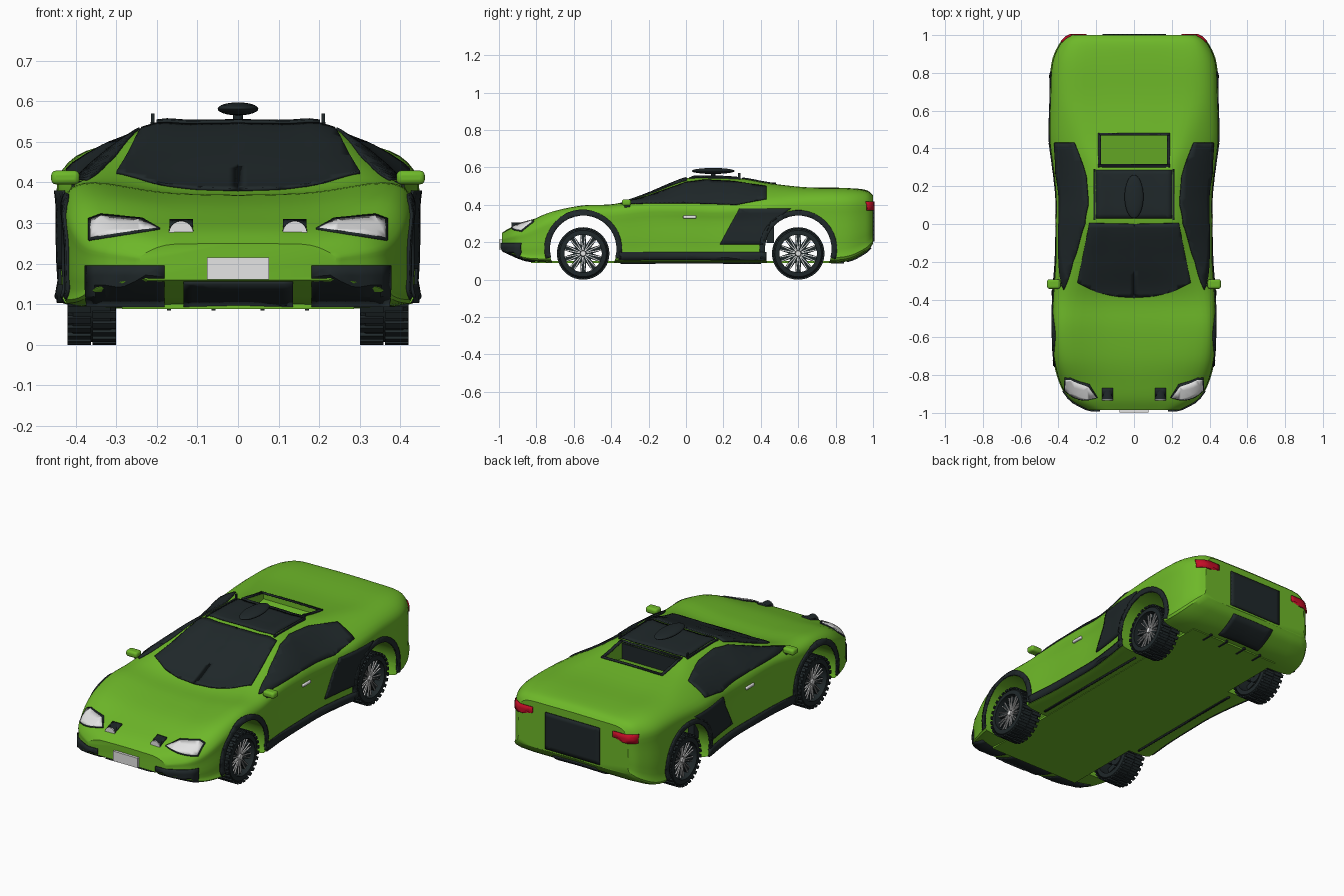
import bpy, bmesh, math
from mathutils import Matrix, Vector
from mathutils.bvhtree import BVHTree

cube = bpy.data.objects.get("Cube")
if cube:
    bpy.data.objects.remove(cube, do_unlink=True)


def material(name, color, rough=0.5):
    m = bpy.data.materials.new(name)
    m.use_nodes = True
    m.diffuse_color = (*color, 1)
    bsdf = m.node_tree.nodes["Principled BSDF"]
    bsdf.inputs["Base Color"].default_value = (*color, 1)
    bsdf.inputs["Roughness"].default_value = rough
    return m


GREEN = material("green paint", (0.155, 0.48, 0.022))
DARK = material("dark trim", (0.014, 0.021, 0.023))
LIGHT = material("pale grey", (0.78, 0.78, 0.78))
RED = material("red lens", (0.55, 0.004, 0.02))


def finish(bm, name, mats, mirror=False):
    me = bpy.data.meshes.new(name)
    bm.to_mesh(me)
    bm.free()
    for m in mats:
        me.materials.append(m)
    ob = bpy.data.objects.new(name, me)
    bpy.context.collection.objects.link(ob)
    if mirror:
        ob.modifiers.new("Mirror", "MIRROR")
    return ob


def spline(pts, n):
    """Smooth curve passing through all points."""
    p = [pts[0], *pts, pts[-1]]
    out = []
    for a, b, c, d in zip(p, p[1:], p[2:], p[3:]):
        for i in range(n):
            t = i / n
            out.append([0.5 * (2 * q + (r - o) * t + (2 * o - 5 * q + 4 * r - s) * t * t
                               + (3 * q - o - 3 * r + s) * t ** 3)
                        for o, q, r, s in zip(a, b, c, d)])
    return out + [list(pts[-1])]


# Body stations: y, half width, floor z, shoulder z, top half width, top edge z, top centre z
stations = [
    (-.985, .24, .16, .22, .18, .245, .25), (-.93, .335, .135, .24, .27, .273, .282),
    (-.85, .385, .105, .265, .32, .303, .31), (-.72, .42, .095, .325, .35, .362, .345),
    (-.55, .43, .095, .365, .36, .397, .367), (-.38, .425, .095, .375, .34, .405, .38),
    (-.2, .41, .095, .4, .285, .455, .46), (0, .405, .095, .405, .235, .53, .54),
    (.15, .405, .095, .4, .225, .538, .547), (.3, .42, .095, .405, .24, .528, .54),
    (.45, .44, .095, .42, .29, .505, .515), (.65, .44, .095, .43, .34, .488, .493),
    (.85, .43, .1, .43, .34, .485, .49), (.96, .385, .15, .42, .32, .47, .48),
    (1, .34, .195, .4, .29, .445, .452)]


def section(w, zb, zs, wt, zt, zc):
    h = zs - zb
    half = spline([(0, zb), (w * .92, zb), (w, zb + h * .2), (w, zb + h * .7), (w * .985, zs),
                   (wt, zt), (wt * .5, zt + (zc - zt) * .8), (0, zc)], 4)
    return half + [(-x, z) for x, z in half[-2:0:-1]]


bm = bmesh.new()
rings = [[bm.verts.new((x, y, z)) for x, z in section(*s)] for y, *s in spline(stations, 5)]
for a, b in zip(rings, rings[1:]):
    for i in range(len(a)):
        j = (i + 1) % len(a)
        bm.faces.new((a[i], a[j], b[j], b[i]))
bm.faces.new(rings[0])
bm.faces.new(rings[-1])
bmesh.ops.recalc_face_normals(bm, faces=bm.faces)
surface = BVHTree.FromBMesh(bm)
body = finish(bm, "body", [GREEN])


def cut(bm):
    bmesh.ops.recalc_face_normals(bm, faces=bm.faces)
    cutter = finish(bm, "cutter", [])
    cutter.hide_render = True
    mod = body.modifiers.new("Cut", "BOOLEAN")
    mod.operation, mod.solver, mod.object = "DIFFERENCE", "EXACT", cutter
    bpy.context.view_layer.objects.active = body
    bpy.ops.object.modifier_apply(modifier=mod.name)
    bpy.data.objects.remove(cutter, do_unlink=True)


AXIS_X = Matrix.Rotation(math.pi / 2, 4, "Y")
AXIS_Y = Matrix.Rotation(math.pi / 2, 4, "X")
WHEELS = (-.55, .6)

# Wheel arches
for y in WHEELS:
    bm = bmesh.new()
    bmesh.ops.create_cone(bm, cap_ends=True, segments=48, radius1=.18, radius2=.18, depth=2,
                          matrix=Matrix.Translation((0, y, .163)) @ AXIS_X)
    cut(bm)

# Recess behind the roof
bm = bmesh.new()
profile = [(.31, .445), (.31, .7), (.475, .7), (.475, .48)]
face = bm.faces.new([bm.verts.new((-.175, y, z)) for y, z in profile])
ext = bmesh.ops.extrude_face_region(bm, geom=[face])
bmesh.ops.translate(bm, vec=(.35, 0, 0),
                    verts=[v for v in ext["geom"] if isinstance(v, bmesh.types.BMVert)])
cut(bm)

# Each direction: ray start from flat coordinates, and ray heading (nudged off the centre seam)
NUDGE = .0004
VIEWS = {"front": (lambda a, b: (a + NUDGE, -3, b), (0, 1, 0)),
         "back": (lambda a, b: (a + NUDGE, 3, b), (0, -1, 0)),
         "top": (lambda a, b: (a + NUDGE, b + NUDGE, 3), (0, 0, -1)),
         "below": (lambda a, b: (a + NUDGE, b + NUDGE, -3), (0, 0, 1)),
         "side": (lambda a, b: (3, a + NUDGE, b), (-1, 0, 0))}


def plate(name, view, outline, mat, mirror=False, lift=.003):
    """Thin plate laid onto the body surface."""
    start, heading = VIEWS[view]
    heading = Vector(heading)
    bm = bmesh.new()
    bm.faces.new([bm.verts.new((a, b, 0)) for a, b in outline])
    bmesh.ops.triangulate(bm, faces=bm.faces)
    for k in (0, 1):
        lo, hi = min(p[k] for p in outline), max(p[k] for p in outline)
        n = math.ceil((hi - lo) / .025)
        for i in range(1, n):
            co, no = Vector(), Vector()
            co[k], no[k] = lo + (hi - lo) * i / n, 1
            bmesh.ops.bisect_plane(bm, geom=bm.verts[:] + bm.edges[:] + bm.faces[:],
                                   plane_co=co, plane_no=no)
    missed = []
    for v in bm.verts:
        hit, normal, _, _ = surface.ray_cast(Vector(start(v.co.x, v.co.y)), heading)
        if hit:
            v.co = hit + normal * lift
        else:
            missed.append(v)
    bmesh.ops.delete(bm, geom=missed, context="VERTS")
    bm.normal_update()
    if sum(f.normal.dot(heading) for f in bm.faces) > 0:
        bmesh.ops.reverse_faces(bm, faces=bm.faces)
    ob = finish(bm, name, [mat], mirror)
    mod = ob.modifiers.new("Thickness", "SOLIDIFY")
    mod.thickness, mod.offset = .008, 0


def rect(a0, a1, b0, b1):
    return [(a0, b0), (a1, b0), (a1, b1), (a0, b1)]


def both(half):
    return half + [(-x, y) for x, y in reversed(half) if x]


# Glass
plate("windscreen", "top", both([(0, -.39), (.1, -.383), (.2, -.36), (.3, -.31), (.235, .005), (0, 0)]), DARK)
plate("side_window", "side", [(-.35, .405), (-.2, .445), (0, .517), (.1, .53), (.25, .522), (.43, .495),
                              (.43, .43), (.27, .4), (0, .408)], DARK, True)
plate("roof_panel", "top", rect(-.2, .2, .03, .285), DARK)

# Dark trim on the sides
plate("side_intake", "side", [(.18, .187), (.285, .38), (.56, .38), (.45, .3), (.41, .187)], DARK, True)
plate("sill", "side", rect(-.36, .43, .106, .148), DARK, True)
plate("underside_seam", "below", rect(.32, .33, -.35, .4), DARK, True)
for label, y in zip(("front", "rear"), WHEELS):
    arc = [math.radians(a) for a in range(-15, 196, 10)]
    ring = [(y + r * math.cos(a), .165 + r * math.sin(a))
            for r, angles in ((.207, arc), (.178, arc[::-1])) for a in angles]
    plate(label + "_arch_trim", "side", ring, DARK, True)

# Nose
plate("headlight_surround", "front", [(.192, .284), (.366, .256), (.367, .308), (.337, .319), (.236, .309)],
      DARK, True, .001)
plate("headlight", "front", [(.2, .284), (.36, .262), (.36, .305), (.335, .314), (.24, .304)], LIGHT, True)
plate("side_grille", "front", rect(.18, .372, .1, .195), DARK, True)
plate("centre_grille", "front", rect(-.135, .135, .1, .156), DARK)
plate("spotlight_bay", "top", rect(.11, .168, -.912, -.868), DARK, True)

# Tail
plate("tail_light", "back", [(.25, .385), (.31, .385), (.31, .37), (.38, .37), (.38, .417), (.25, .417)],
      RED, True)
plate("rear_panel", "back", rect(-.168, .168, .205, .41), DARK)
plate("rear_diffuser", "below", rect(-.135, .135, .86, .985), DARK)

# Frame round the recess
plate("recess_side_frame", "top", rect(.175, .19, .31, .475), DARK, True)
plate("recess_rear_frame", "top", rect(-.19, .19, .468, .48), DARK)
plate("recess_front_frame", "top", rect(-.19, .19, .3, .312), DARK)


def box(name, center, size, mat, mirror=False, bevel=0):
    bm = bmesh.new()
    bmesh.ops.create_cube(bm, size=1, matrix=Matrix.Translation(center) @ Matrix.Diagonal((*size, 1)))
    ob = finish(bm, name, [mat], mirror)
    if bevel:
        mod = ob.modifiers.new("Bevel", "BEVEL")
        mod.width, mod.segments = bevel, 3


def disc(name, center, radius, depth, turn, mat, mirror=False):
    bm = bmesh.new()
    bmesh.ops.create_cone(bm, cap_ends=True, segments=24, radius1=radius, radius2=radius,
                          depth=depth, matrix=Matrix.Translation(center) @ turn)
    finish(bm, name, [mat], mirror)


# Small fittings
box("floor", (0, 0, .094), (.57, 1.66, .012), GREEN)
box("rear_window", (0, .314, .49), (.35, .008, .086), DARK)
box("number_plate", (0, -.99, .188), (.152, .018, .055), LIGHT)
box("door_handle", (.41, .02, .335), (.016, .07, .016), LIGHT, True, .005)
box("mirror", (.425, -.318, .412), (.07, .05, .034), GREEN, True, .012)
box("mirror_base", (.385, -.315, .395), (.05, .03, .016), DARK, True)
box("roof_rail", (.21, .155, .54), (.01, .27, .018), DARK, True)
box("roof_post", (.21, .285, .55), (.008, .012, .04), DARK, True)
box("suspension_strut", (.36, .45, .255), (.04, .04, .12), DARK, True)
for x in (.06, .17):
    box("underside_fin", (x, .81, .1), (.01, .07, .03), DARK, True)
disc("spotlight_housing", (.14, -.905, .275), .031, .05, AXIS_Y, DARK, True)
disc("spotlight_lens", (.14, -.932, .275), .03, .006, AXIS_Y, LIGHT, True)

# Roof pod on its stalk
disc("pod_stalk", (0, .145, .56), .012, .04, Matrix(), DARK)
bm = bmesh.new()
bmesh.ops.create_uvsphere(bm, u_segments=32, v_segments=16, radius=1,
                          matrix=Matrix.Translation((0, .145, .581)) @ Matrix.Diagonal((.05, .115, .016, 1)))
finish(bm, "roof_pod", [DARK])

# Wheel, with its outer side at +x and open gaps between the spokes
bm = bmesh.new()
tyre = [(-.06, .1), (-.058, .124), (-.046, .133), (.046, .133), (.058, .124), (.06, .1), (-.06, .1)]
verts = [bm.verts.new((x, 0, r)) for x, r in tyre[:-1]]
edges = [bm.edges.new(p) for p in zip(verts, verts[1:] + verts[:1])]
bmesh.ops.spin(bm, geom=verts + edges, axis=(1, 0, 0), cent=(0, 0, 0), steps=40, angle=math.tau,
               use_merge=True)
bmesh.ops.recalc_face_normals(bm, faces=bm.faces)


def spoke(turn, center, size):
    bmesh.ops.create_cube(bm, size=1, matrix=turn @ Matrix.Translation(center) @ Matrix.Diagonal((*size, 1)))


for i in range(28):
    for side in (-1, 1):
        spoke(Matrix.Rotation(math.tau * (i + side / 4) / 28, 4, "X"), (side * .031, 0, .135), (.058, .017, .01))
bmesh.ops.create_cone(bm, cap_ends=True, segments=24, radius1=.042, radius2=.042, depth=.05, matrix=AXIS_X)
turns = [Matrix.Rotation(math.tau * i / 10, 4, "X") for i in range(10)]
for turn in turns:
    spoke(turn, (.018, 0, .06), (.03, .03, .09))
dark_faces = len(bm.faces)
for turn in turns:
    for side in (-1, 1):
        spoke(turn @ Matrix.Rotation(side * .12, 4, "X"), (.034, 0, .058), (.01, .004, .08))
bmesh.ops.create_cone(bm, cap_ends=True, segments=10, radius1=.018, radius2=.014, depth=.02,
                      matrix=Matrix.Translation((.036, 0, 0)) @ AXIS_X)
for i, f in enumerate(bm.faces):
    f.material_index = int(i >= dark_faces)
wheel = finish(bm, "front_left_wheel", [DARK, LIGHT])
wheel.location = (.36, WHEELS[0], .14)
for name, sx, y in (("front_right_wheel", -1, WHEELS[0]), ("rear_left_wheel", 1, WHEELS[1]),
                    ("rear_right_wheel", -1, WHEELS[1])):
    ob = bpy.data.objects.new(name, wheel.data)
    ob.location = (sx * .36, y, .14)
    ob.rotation_euler.z = 0 if sx > 0 else math.pi
    bpy.context.collection.objects.link(ob)
for y in WHEELS:
    disc("axle", (0, y, .14), .015, .66, AXIS_X, DARK)

# Smooth shading with crisp edges
for ob in bpy.context.scene.objects:
    ob.select_set(ob.type == "MESH")
bpy.context.view_layer.objects.active = body
bpy.ops.object.shade_smooth_by_angle(angle=math.radians(32))
